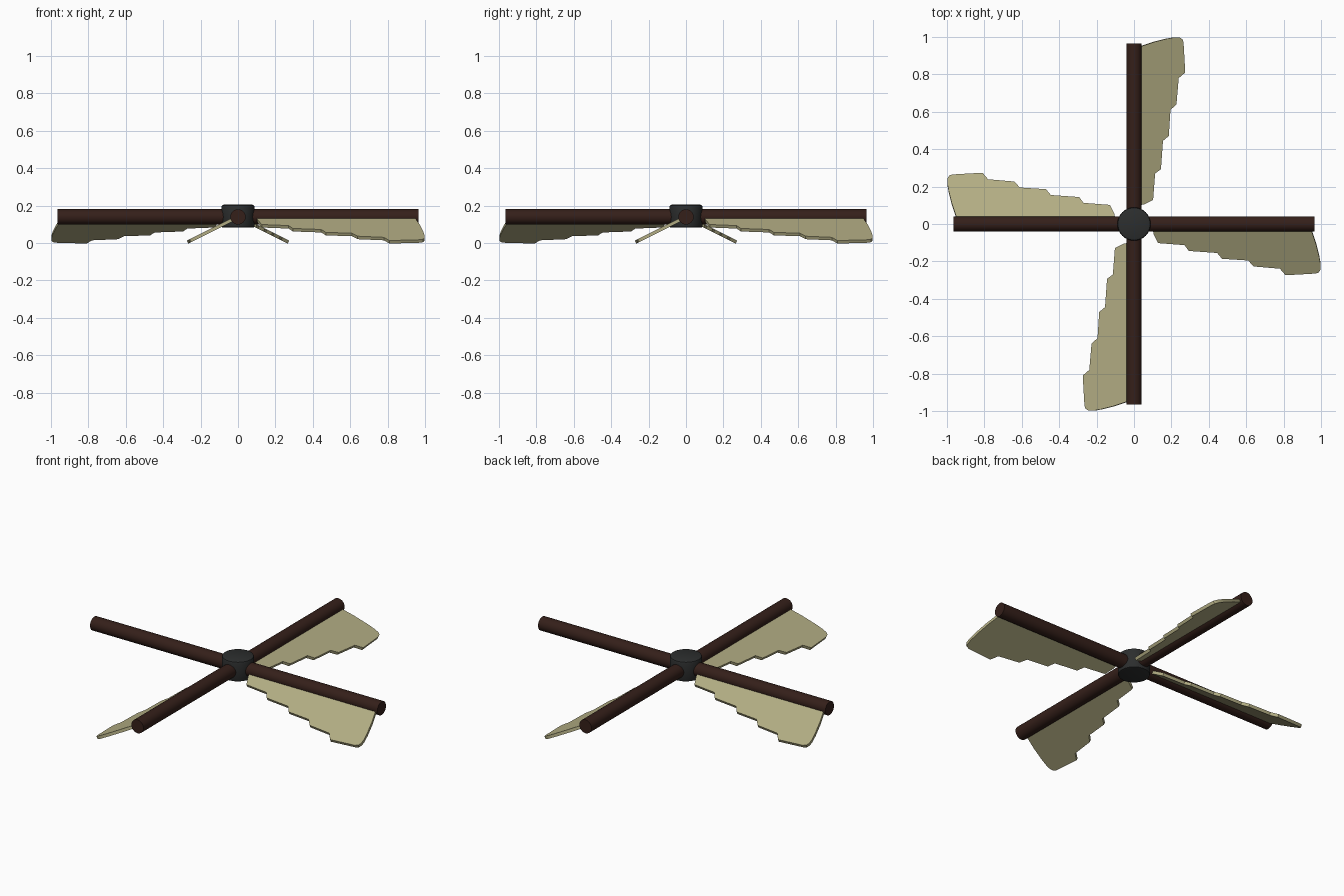
import bpy, bmesh, math
from mathutils import Matrix

if "Cube" in bpy.data.objects:
    bpy.data.objects.remove(bpy.data.objects["Cube"])

AXIS_Z = 0.14
PITCH = math.radians(26.5)


def material(name, color):
    m = bpy.data.materials.new(name)
    m.diffuse_color = (*color, 1)
    m.use_nodes = True
    m.node_tree.nodes["Principled BSDF"].inputs["Base Color"].default_value = m.diffuse_color
    return m


def make_object(name, bm, mat, matrix=None):
    bmesh.ops.recalc_face_normals(bm, faces=bm.faces)
    if matrix:
        bm.transform(matrix)
    mesh = bpy.data.meshes.new(name)
    bm.to_mesh(mesh)
    bm.free()
    mesh.materials.append(mat)
    ob = bpy.data.objects.new(name, mesh)
    bpy.context.collection.objects.link(ob)
    bpy.ops.object.select_all(action='DESELECT')
    ob.select_set(True)
    bpy.context.view_layer.objects.active = ob
    bpy.ops.object.shade_smooth_by_angle(angle=math.radians(35))
    return ob


wood = material("dark_wood", (0.035, 0.014, 0.01))
iron = material("iron", (0.025, 0.027, 0.027))
cloth = material("canvas", (0.45, 0.42, 0.23))

# Hub: lathed drum with rounded rims
bm = bmesh.new()
profile = [(0, 0.082), (0.077, 0.082), (0.086, 0.085), (0.089, 0.092),
           (0.089, 0.192), (0.086, 0.201), (0.077, 0.205), (0, 0.205)]
verts = [bm.verts.new((r, 0, z)) for r, z in profile]
edges = [bm.edges.new(p) for p in zip(verts, verts[1:])]
bmesh.ops.spin(bm, geom=verts + edges, cent=(0, 0, 0), axis=(0, 0, 1),
               angle=math.tau, steps=32)
bmesh.ops.remove_doubles(bm, verts=bm.verts, dist=0.0001)
make_object("hub", bm, iron)

# Blade outline: distance along the arm, plan distance from the arm axis
outline = [(0.10, 0.02), (0.105, 0.05), (0.128, 0.098), (0.27, 0.109), (0.293, 0.14),
           (0.445, 0.151), (0.47, 0.182), (0.61, 0.191), (0.64, 0.223),
           (0.78, 0.235), (0.81, 0.27), (0.97, 0.261), (0.988, 0.255),
           (0.997, 0.24), (0.998, 0.215), (0.99, 0.17), (0.972, 0.10),
           (0.953, 0.045), (0.945, 0.02)]
THICK = 0.018

for i in range(4):
    turn = Matrix.Rotation(i * math.pi / 2, 4, 'Z') @ Matrix.Translation((0, 0, AXIS_Z))

    # Arm: round rod from the hub to the tip
    bm = bmesh.new()
    bmesh.ops.create_cone(bm, cap_ends=True, segments=24, radius1=0.041, radius2=0.041,
                          depth=0.965, matrix=Matrix.Translation((0.4825, 0, 0))
                          @ Matrix.Rotation(math.pi / 2, 4, 'Y'))
    make_object(f"arm_{i + 1}", bm, wood, turn)

    # Blade: pitched stepped panel hanging from the arm
    bm = bmesh.new()
    face = bm.faces.new([bm.verts.new((x, -w / math.cos(PITCH), -THICK / 2))
                         for x, w in outline])
    ext = bmesh.ops.extrude_face_region(bm, geom=[face])
    bmesh.ops.translate(bm, vec=(0, 0, THICK),
                        verts=[g for g in ext["geom"] if isinstance(g, bmesh.types.BMVert)])
    make_object(f"blade_{i + 1}", bm, cloth, turn @ Matrix.Rotation(PITCH, 4, 'X'))
